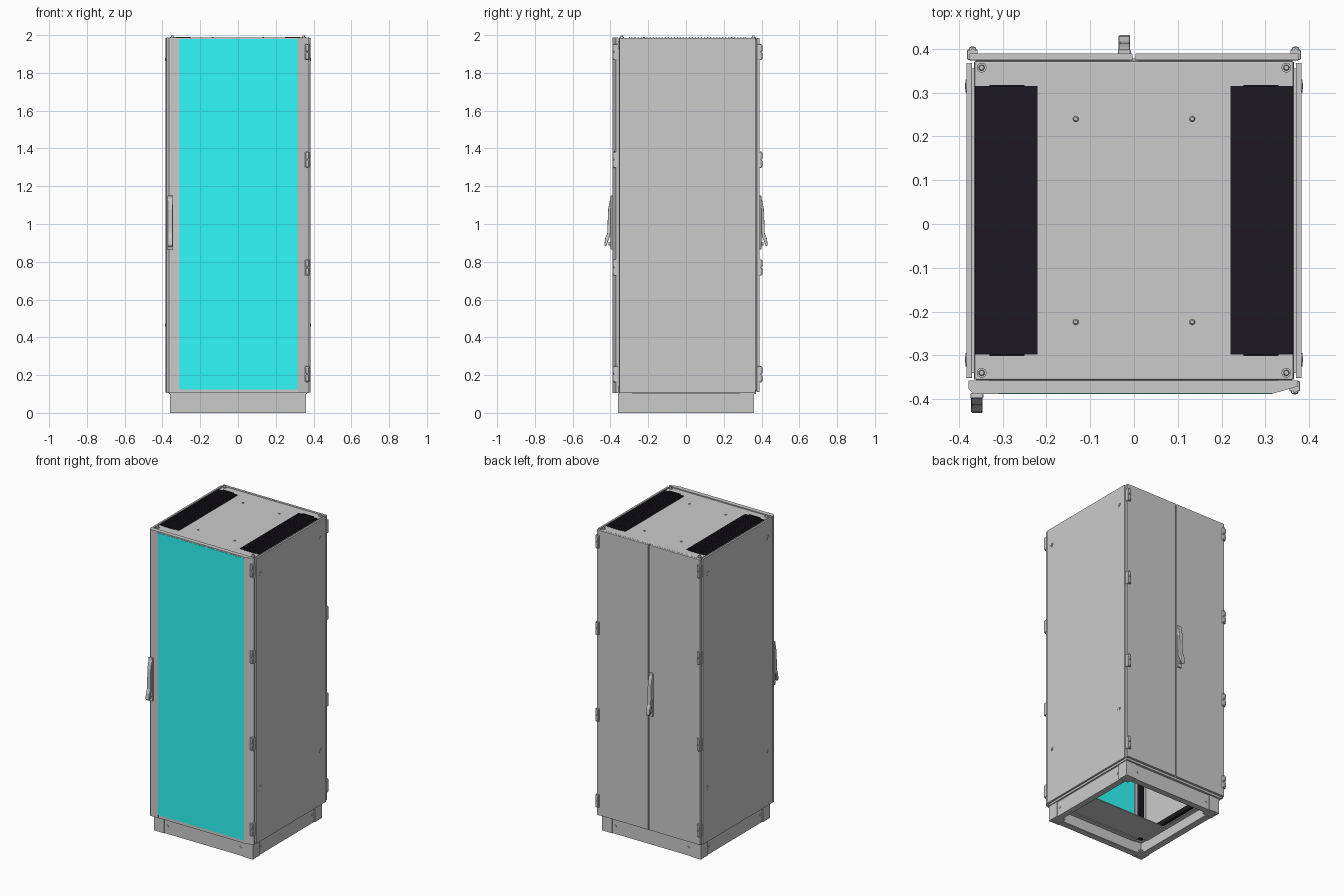
import bpy, bmesh
from mathutils import Vector

if "Cube" in bpy.data.objects:
    bpy.data.objects.remove(bpy.data.objects["Cube"])


def material(name, rgb):
    m = bpy.data.materials.new(name)
    m.diffuse_color = (*rgb, 1)
    m.use_nodes = True
    m.node_tree.nodes["Principled BSDF"].inputs["Base Color"].default_value = m.diffuse_color
    return m


CYAN = material("cyan_glazing", (0.03, 0.95, 0.95))
BLACK = material("black_vent", (0.012, 0.01, 0.015))


def finish(bm, name, mat=None, bevel=0):
    bmesh.ops.recalc_face_normals(bm, faces=bm.faces)
    me = bpy.data.meshes.new(name)
    bm.to_mesh(me)
    bm.free()
    ob = bpy.data.objects.new(name, me)
    bpy.context.collection.objects.link(ob)
    if mat:
        me.materials.append(mat)
    if bevel:
        b = ob.modifiers.new("bevel", 'BEVEL')
        b.width, b.segments, b.limit_method = bevel, 2, 'ANGLE'
    return ob


def box(name, x, y, z, mat=None, bevel=0):
    """Box from (min, max) ranges."""
    bm = bmesh.new()
    bmesh.ops.create_cube(bm, size=1)
    for v in bm.verts:
        v.co = Vector((min(r) + (c + 0.5) * (max(r) - min(r)) for r, c in zip((x, y, z), v.co)))
    return finish(bm, name, mat, bevel)


def prism(name, pts, axis, a, b, mat=None, bevel=0):
    """Extrude a 2D profile from a to b along an axis."""
    place = {'x': lambda u, v, w: (w, u, v), 'y': lambda u, v, w: (u, w, v),
             'z': lambda u, v, w: (u, v, w)}[axis]
    bm = bmesh.new()
    f = bm.faces.new([bm.verts.new(place(u, v, a)) for u, v in pts])
    new = bmesh.ops.extrude_face_region(bm, geom=[f])['geom']
    bmesh.ops.translate(bm, vec=place(0, 0, b - a),
                        verts=[g for g in new if isinstance(g, bmesh.types.BMVert)])
    return finish(bm, name, mat, bevel)


def disc(name, centre, axis, r, depth, mat=None, r2=None, n=24):
    """Cylinder starting at centre and running along axis."""
    d = Vector(axis).normalized()
    bm = bmesh.new()
    bmesh.ops.create_cone(bm, cap_ends=True, segments=n, radius1=r, radius2=r if r2 is None else r2, depth=depth)
    bm.transform(d.to_track_quat('Z', 'Y').to_matrix().to_4x4())
    bmesh.ops.translate(bm, vec=Vector(centre) + d * depth / 2, verts=bm.verts)
    ob = finish(bm, name, mat)
    bpy.context.view_layer.objects.active = ob
    ob.select_set(True)
    bpy.ops.object.shade_smooth_by_angle()
    ob.select_set(False)
    return ob


SIDES = (-1, 1)

# Plinth: C-channel boards, corner pieces and bolts
chan = [(0.355, 0), (0.355, 0.1), (0.315, 0.1), (0.315, 0.094), (0.345, 0.094),
        (0.345, 0.006), (0.315, 0.006), (0.315, 0)]
for s in SIDES:
    prof = [(s * u, v) for u, v in chan]
    prism("plinth_board_y", prof, 'x', -0.29, 0.29)
    prism("plinth_board_x", prof, 'y', -0.29, 0.29)
    for t in SIDES:
        ell = [(0.36, 0.36), (0.285, 0.36), (0.285, 0.345), (0.345, 0.345), (0.345, 0.285), (0.36, 0.285)]
        prism("plinth_corner", [(s * u, t * v) for u, v in ell], 'z', 0, 0.1)
        box("plinth_corner_plate", (s * 0.29, s * 0.35), (t * 0.29, t * 0.35), (0.003, 0.012))
        disc("plinth_foot_bolt", (s * 0.32, t * 0.32, 0.003), (0, 0, 1), 0.014, 0.03, n=6)
        disc("plinth_bolt", (s * 0.265, t * 0.354, 0.053), (0, t, 0), 0.008, 0.004)
        disc("plinth_bolt", (s * 0.354, t * 0.265, 0.053), (s, 0, 0), 0.008, 0.004)

# Inner frame: posts, mounting strips, top and bottom rails
for s in SIDES:
    for t in SIDES:
        box("corner_post", (s * 0.325, s * 0.365), (t * 0.32, t * 0.355), (0.1, 1.97))
        box("mounting_strip", (s * 0.295, s * 0.325), (t * 0.295, t * 0.32), (0.1, 1.95), BLACK)
    for z in ((0.1, 0.14), (1.93, 1.97)):
        box("side_rail", (s * 0.325, s * 0.365), (-0.33, 0.33), z)
        box("cross_rail", (-0.33, 0.33), (s * 0.32, s * 0.357), z)
    box("inner_side_strip", (s * 0.3, s * 0.325), (-0.3, 0.3), (0.105, 0.135), BLACK)
box("rear_frame_lip", (-0.365, 0.365), (0.35, 0.37), (0.1, 0.125))

# Floor plate covering the front part of the open base
box("floor_plate", (-0.325, 0.325), (-0.335, -0.11), (0.102, 0.108))

# Roof with two vents, corner caps and small studs
box("roof", (-0.364, 0.364), (-0.356, 0.372), (1.968, 1.984), bevel=0.003)
for s in SIDES:
    box("roof_vent", (s * 0.221, s * 0.363), (-0.298, 0.315), (1.962, 1.986), BLACK)
    rib = box("roof_vent_rib", (s * 0.228, s * 0.357), (-0.29, -0.282), (1.985, 1.988), BLACK)
    arr = rib.modifiers.new("ribs", 'ARRAY')
    arr.count, arr.use_relative_offset, arr.use_constant_offset = 38, False, True
    arr.constant_offset_displace = (0, 0.016, 0)
    for y in (-0.299, 0.316):
        box("vent_end_lip", (s * 0.25, s * 0.33), (y - 0.002, y + 0.002), (1.98, 1.99), BLACK)
    for y in (-0.34, 0.357):
        disc("roof_cap_washer", (s * 0.348, y, 1.983), (0, 0, 1), 0.011, 0.007)
        disc("roof_cap", (s * 0.348, y, 1.989), (0, 0, 1), 0.007, 0.01, r2=0.005)
    for y in (-0.224, 0.24):
        disc("roof_stud", (s * 0.133, y, 1.983), (0, 0, 1), 0.007, 0.006, r2=0.004)

# Side panels with screws
for s in SIDES:
    box("side_panel", (s * 0.37, s * 0.383), (-0.352, 0.368), (0.108, 1.985), bevel=0.002)
    box("side_panel_seal", (s * 0.36, s * 0.371), (-0.34, 0.355), (0.12, 1.97))
    for y in (-0.31, 0.315):
        for z in (0.465, 1.87):
            disc("panel_screw", (s * 0.381, y, z), (s, 0, 0), 0.015, 0.0035)
            disc("panel_screw_head", (s * 0.383, y, z), (s, 0, 0), 0.008, 0.003, n=6)

# Front door: two stiles, thin rails and the glazing
stile_l = [(-0.378, -0.358), (-0.378, -0.376), (-0.366, -0.388), (-0.309, -0.388), (-0.309, -0.358)]
stile_r = [(0.315, -0.358), (0.315, -0.388), (0.375, -0.371), (0.375, -0.358)]
prism("front_door_stile_left", stile_l, 'z', 0.105, 1.988)
prism("front_door_stile_right", stile_r, 'z', 0.105, 1.988)
for z in ((0.105, 0.125), (1.98, 1.988)):
    box("front_door_rail", (-0.309, 0.315), (-0.387, -0.358), z)
box("front_door_glazing", (-0.309, 0.315), (-0.3885, -0.364), (0.125, 1.98), CYAN)

# Rear double doors with a centre seal
for s, name in ((-1, "left"), (1, "right")):
    box("rear_door_" + name, (s * 0.003, s * 0.376), (0.374, 0.39), (0.11, 1.985), bevel=0.002)
    box("rear_door_rim_" + name, (s * 0.01, s * 0.362), (0.366, 0.375), (0.12, 1.975))
box("rear_centre_seal", (-0.008, 0.008), (0.366, 0.378), (0.115, 1.98))

# Hinges: leaf, two knuckles and pin on each hinged edge
def hinge(x, y, out, z):
    s = 1 if x > 0 else -1
    back = y - out * 0.03
    box("hinge_leaf", (x - s * 0.012, x + s * 0.012), (back, y - out * 0.007), (z - 0.042, z + 0.042), bevel=0.002)
    for k in SIDES:
        box("hinge_knuckle", (x - s * 0.009, x + s * 0.009), (y - out * 0.018, y),
            (z + k * 0.003, z + k * 0.039), bevel=0.006)
    disc("hinge_pin", (x, y - out * 0.008, z - 0.043), (0, 0, 1), 0.004, 0.086, n=12)


for z in (0.205, 0.77, 1.34, 1.91):
    hinge(0.367, -0.389, -1, z)
    for s in SIDES:
        hinge(s * 0.369, 0.405, 1, z)

# Swing handles: base plate, lever and lock
lever = [(1.14, 0.396), (1.12, 0.404), (1.08, 0.412), (0.95, 0.417), (0.925, 0.428), (0.89, 0.432),
         (0.878, 0.424), (0.905, 0.414), (0.935, 0.403), (0.96, 0.398)]


def handle(x, out):
    box("handle_base", (x - 0.015, x + 0.015), (out * 0.386, out * 0.399), (0.865, 1.15), bevel=0.004)
    prism("handle_lever", [(out * v, u) for u, v in lever], 'x', x - 0.013, x + 0.013, bevel=0.003)
    disc("handle_lock", (x, out * 0.398, 0.895), (0, out, 0), 0.009, 0.012)


handle(-0.359, -1)
handle(-0.022, 1)
